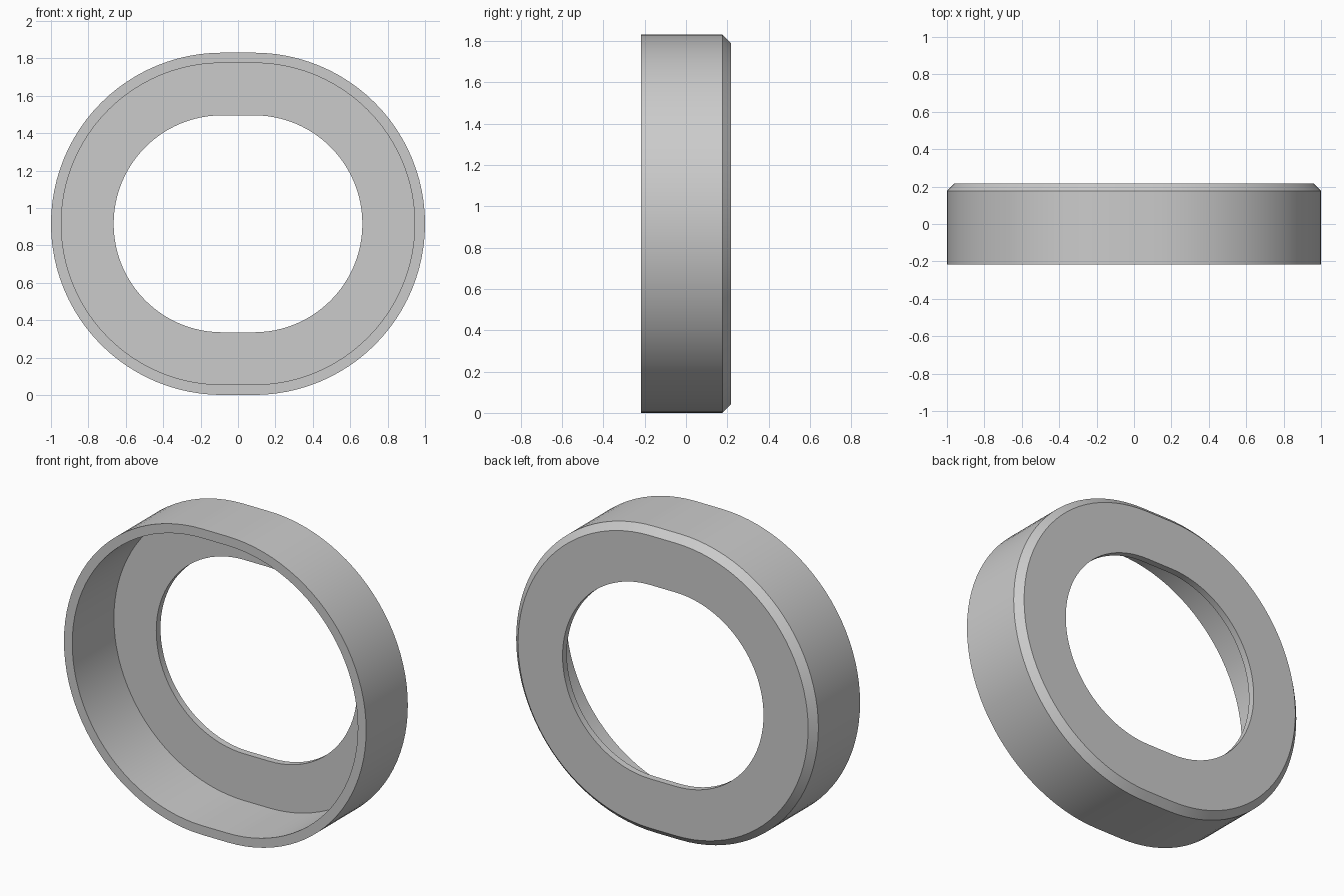
import bpy
import bmesh
from math import sin, cos, pi, radians

if "Cube" in bpy.data.objects:
    bpy.data.objects.remove(bpy.data.objects["Cube"], do_unlink=True)

RADIUS = 0.915    # outer end-arc radius
STRAIGHT = 0.085  # half length of the straight runs
SEGMENTS = 48     # segments per end arc


def stadium(inset, y):
    """Points of a wide rounded outline, inset from the outer edge."""
    r = RADIUS - inset
    points = []
    for side in (1, -1):
        for i in range(SEGMENTS + 1):
            a = -pi / 2 + pi * i / SEGMENTS
            points.append((side * (STRAIGHT + r * cos(a)), y, RADIUS + side * r * sin(a)))
    return points


# Cross-section of the ring as (inset, y): wall, back chamfer, back lip, cavity
FRONT, BACK, LIP = -0.217, 0.217, 0.04
section = [
    (0, FRONT),
    (0, BACK - LIP),
    (LIP, BACK),
    (0.335, BACK),
    (0.335, BACK - LIP),
    (0.055, BACK - LIP),
    (0.055, FRONT),
]

# Bridge the outlines into a closed ring
bm = bmesh.new()
loops = [[bm.verts.new(p) for p in stadium(*s)] for s in section]
for k, a in enumerate(loops):
    b = loops[(k + 1) % len(loops)]
    for i in range(len(a)):
        j = (i + 1) % len(a)
        bm.faces.new((a[i], a[j], b[j], b[i]))
bmesh.ops.recalc_face_normals(bm, faces=bm.faces)
mesh = bpy.data.meshes.new("bezel_ring")
bm.to_mesh(mesh)
bm.free()
ring = bpy.data.objects.new("bezel_ring", mesh)
bpy.context.collection.objects.link(ring)

# Plain grey finish
grey = bpy.data.materials.new("light_grey")
grey.use_nodes = True
color = (0.6, 0.6, 0.6, 1)
grey.diffuse_color = color
grey.node_tree.nodes["Principled BSDF"].inputs["Base Color"].default_value = color
mesh.materials.append(grey)

# Smooth the arcs, keep the rims sharp
bpy.ops.object.select_all(action="DESELECT")
ring.select_set(True)
bpy.context.view_layer.objects.active = ring
bpy.ops.object.shade_smooth_by_angle(angle=radians(30))
